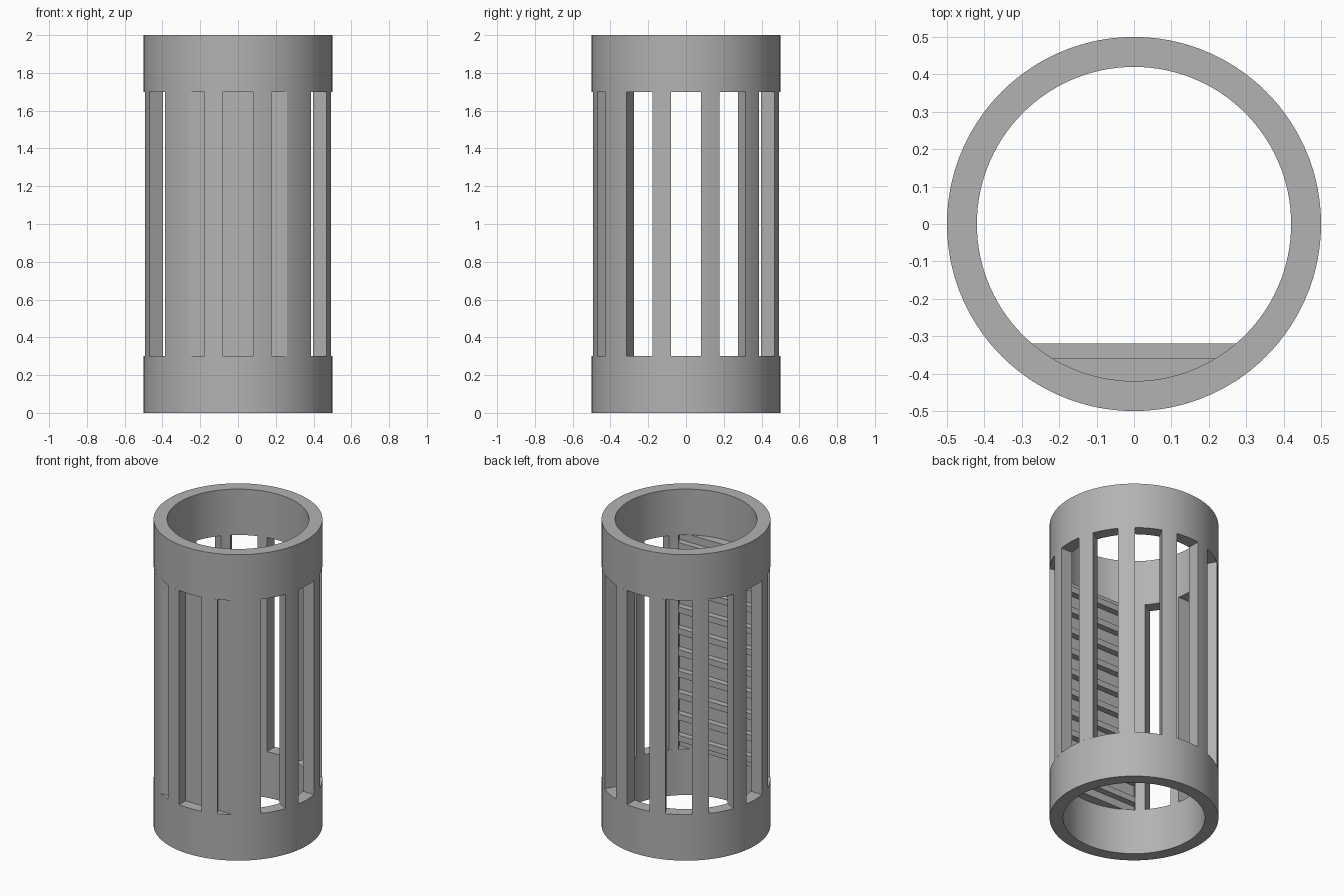
import bpy, bmesh
from math import sin, cos, asin, radians, pi

cube = bpy.data.objects.get("Cube")
if cube:
    bpy.data.objects.remove(cube, do_unlink=True)

R_OUT, R_IN = 0.5, 0.42
LOW, HIGH, TOP = 0.3, 1.7, 2.0
SLOTS, HALF_SLOT = 12, 0.08

grey = bpy.data.materials.new("plain grey")
grey.use_nodes = True
colour = (0.45, 0.45, 0.45, 1)
grey.diffuse_color = colour
grey.node_tree.nodes["Principled BSDF"].inputs["Base Color"].default_value = colour


def finish(name, bm):
    bmesh.ops.recalc_face_normals(bm, faces=bm.faces)
    mesh = bpy.data.meshes.new(name)
    bm.to_mesh(mesh)
    bm.free()
    mesh.materials.append(grey)
    obj = bpy.data.objects.new(name, mesh)
    bpy.context.collection.objects.link(obj)
    bpy.ops.object.select_all(action='DESELECT')
    obj.select_set(True)
    bpy.context.view_layer.objects.active = obj
    bpy.ops.object.shade_smooth_by_angle(angle=radians(30))


def arc(radius, start, end, steps=6):
    return [(radius * cos(start + (end - start) * i / steps),
             radius * sin(start + (end - start) * i / steps)) for i in range(steps + 1)]


def add_prism(bm, outline, z0, z1):
    base = bm.faces.new([bm.verts.new((x, y, z0)) for x, y in outline])
    up = bmesh.ops.extrude_face_region(bm, geom=[base], use_keep_orig=True)["geom"]
    bmesh.ops.translate(bm, vec=(0, 0, z1 - z0),
                        verts=[v for v in up if isinstance(v, bmesh.types.BMVert)])


# End collars: a rectangle spun round the axis
for name, z0, z1 in (("bottom_collar", 0, LOW), ("top_collar", HIGH, TOP)):
    bm = bmesh.new()
    section = [bm.verts.new((r, 0, z)) for r, z in
               ((R_IN, z0), (R_OUT, z0), (R_OUT, z1), (R_IN, z1))]
    edges = [bm.edges.new((section[i], section[i - 1])) for i in range(4)]
    bmesh.ops.spin(bm, geom=section + edges, cent=(0, 0, 0), axis=(0, 0, 1),
                   angle=2 * pi, steps=120, use_duplicate=False)
    bmesh.ops.remove_doubles(bm, verts=bm.verts, dist=0.0001)
    finish(name, bm)

# Upright bars between straight-sided slots
pitch = 2 * pi / SLOTS
gap_out, gap_in = asin(HALF_SLOT / R_OUT), asin(HALF_SLOT / R_IN)
bm = bmesh.new()
for k in range(SLOTS):
    a, b = k * pitch, (k + 1) * pitch
    outline = arc(R_OUT, a + gap_out, b - gap_out) + arc(R_IN, b - gap_in, a + gap_in)
    add_prism(bm, outline, LOW, HIGH)
finish("upright_bars", bm)

# Flat backing panel closing the front slots, its ends rounded to the outer wall
FACE, BACK, RIB_BACK = -0.427, -0.36, -0.32
right_end = arc(R_OUT, asin(FACE / R_OUT), radians(-50)) + [(0.32, BACK)]
left_end = [(-x, y) for x, y in reversed(right_end)]
bm = bmesh.new()
add_prism(bm, right_end + left_end, LOW, HIGH)
finish("front_panel", bm)

# Horizontal ribs on the inner side of the panel
RIBS, RIB_HALF = 10, 0.02
step = (HIGH - LOW) / RIBS
outline = [(-0.32, BACK - 0.01), (0.32, BACK - 0.01), (0.32, RIB_BACK), (-0.32, RIB_BACK)]
bm = bmesh.new()
for i in range(RIBS):
    z = LOW + step * (i + 0.5)
    add_prism(bm, outline, z - RIB_HALF, z + RIB_HALF)
finish("inner_ribs", bm)
